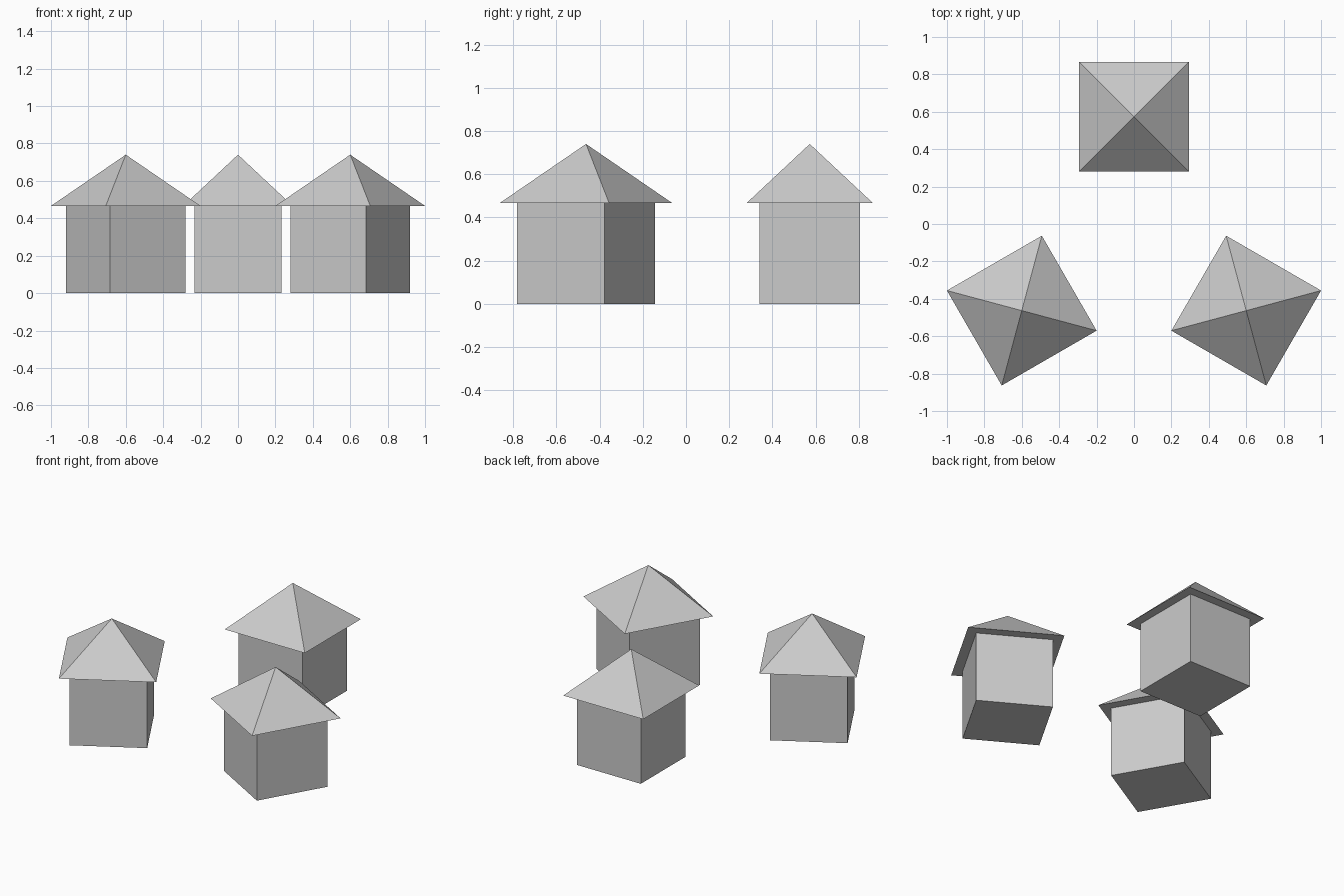
import bpy
import math

cube = bpy.data.objects.get("Cube")
if cube:
    bpy.data.objects.remove(cube, do_unlink=True)

# Shared sizes
WALL_WIDTH, WALL_HEIGHT = 0.467, 0.466
ROOF_WIDTH, ROOF_TOP = 0.586, 0.74

grey = bpy.data.materials.new("plain grey")
grey.use_nodes = True
colour = (0.6, 0.6, 0.6, 1)
grey.diffuse_color = colour
grey.node_tree.nodes["Principled BSDF"].inputs["Base Color"].default_value = colour


def finish(name):
    obj = bpy.context.object
    obj.name = name
    obj.data.materials.append(grey)
    return obj


def hut(name, x, y, turn):
    # Square walls
    bpy.ops.mesh.primitive_cube_add(size=1, location=(x, y, WALL_HEIGHT / 2))
    walls = finish(name + "_walls")
    walls.scale = (WALL_WIDTH, WALL_WIDTH, WALL_HEIGHT)
    walls.rotation_euler.z = math.radians(turn)

    # Overhanging pyramid roof with a flat underside
    height = ROOF_TOP - WALL_HEIGHT
    bpy.ops.mesh.primitive_cone_add(
        vertices=4, radius1=ROOF_WIDTH / math.sqrt(2), radius2=0, depth=height,
        location=(x, y, WALL_HEIGHT + height / 2))
    roof = finish(name + "_roof")
    roof.rotation_euler.z = math.radians(45 + turn)


# Three huts in a triangle, the front pair turned towards the middle
hut("back_hut", 0, 0.573, 0)
hut("left_hut", 0.6, -0.463, -30)
hut("right_hut", -0.6, -0.463, 30)
